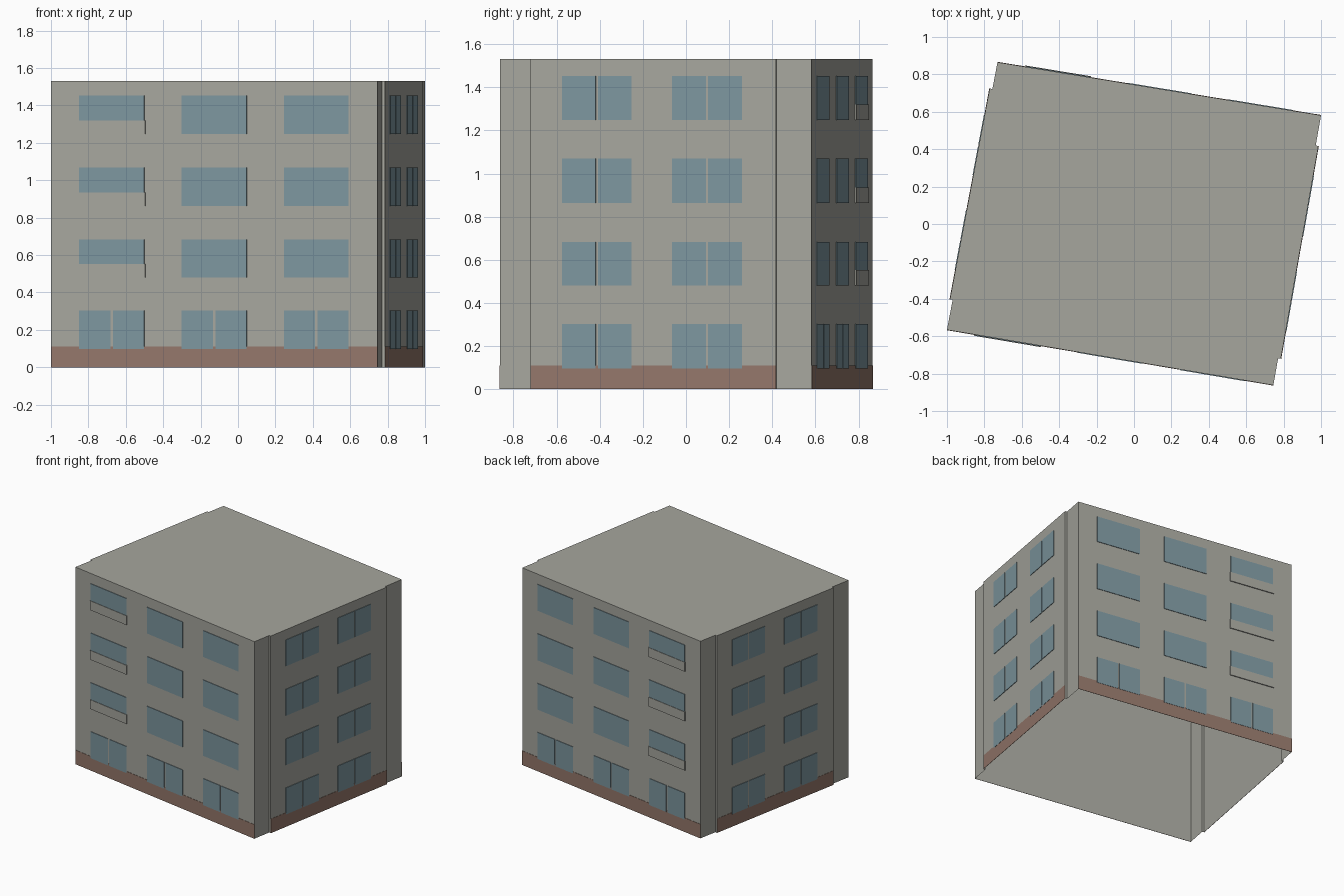
import bpy
import bmesh
from mathutils import Vector

if "Cube" in bpy.data.objects:
    bpy.data.objects.remove(bpy.data.objects["Cube"], do_unlink=True)


def material(name, color):
    mat = bpy.data.materials.new(name)
    mat.use_nodes = True
    mat.diffuse_color = (*color, 1)
    mat.node_tree.nodes["Principled BSDF"].inputs["Base Color"].default_value = (*color, 1)
    return mat


PLASTER = material("warm grey plaster", (0.38, 0.38, 0.34))
GLASS = material("blue grey glass", (0.205, 0.305, 0.345))
BRICK = material("brown plinth", (0.295, 0.185, 0.145))

HEIGHT = 1.53
PLINTH = 0.11
BAY = (0.1, 0.888)      # extent of the raised bay along each side wall
BAY_DEPTH = 0.015
UP = Vector((0, 0, 1))

# Ground plan corners, anticlockwise from the front right
A, B, C, D = (Vector((x, y, 0)) for x, y in
              ((-1, -0.566), (0.745, -0.862), (1, 0.581), (-0.73, 0.865)))
WALLS = {"front": (A, B, 0), "left": (B, C, BAY_DEPTH),
         "back": (C, D, 0), "right": (D, A, BAY_DEPTH)}


def on_wall(wall, s, z, out):
    """Point at fraction s along a wall, at height z, pushed outward."""
    start, end, base = WALLS[wall]
    normal = (end - start).cross(UP).normalized()
    return start.lerp(end, s) + UP * z + normal * (base + out)


def finish(name, bm, mat):
    mesh = bpy.data.meshes.new(name)
    bm.to_mesh(mesh)
    bm.free()
    mesh.materials.append(mat)
    bpy.context.collection.objects.link(bpy.data.objects.new(name, mesh))


def plates(name, mat, wall, rects, depth):
    """Thin plates on a wall, each with a face and four rims."""
    bm = bmesh.new()
    for s0, s1, z0, z1 in rects:
        rim = ((s0, z0), (s1, z0), (s1, z1), (s0, z1))
        inner = [bm.verts.new(on_wall(wall, s, z, 0)) for s, z in rim]
        outer = [bm.verts.new(on_wall(wall, s, z, depth)) for s, z in rim]
        bm.faces.new(outer)
        for i in range(4):
            j = (i + 1) % 4
            bm.faces.new((inner[i], inner[j], outer[j], outer[i]))
    finish(name, bm, mat)


def halves(s0, s1):
    """Split a window into two panes around a narrow mullion."""
    mid, gap = (s0 + s1) / 2, 0.0035
    return [(s0, mid - gap), (mid + gap, s1)]


# Building shell: plan with a raised bay on both side walls, open underneath
outline = []
for wall, (start, end, base) in WALLS.items():
    outline.append(start)
    if base:
        for s, steps in zip(BAY, ((-base, 0), (0, -base))):
            outline += [on_wall(wall, s, 0, d) for d in steps]
bm = bmesh.new()
low = [bm.verts.new(p) for p in outline]
high = [bm.verts.new(p + UP * HEIGHT) for p in outline]
bm.faces.new(high)
for i in range(len(low)):
    j = (i + 1) % len(low)
    bm.faces.new((low[i], low[j], high[j], high[i]))
finish("building_shell", bm, PLASTER)

# Window rows and columns
GROUND = (0.097, 0.303)
FLOORS = [(0.48, 0.683), (0.863, 1.069), (1.248, 1.452)]
LONG_COLUMNS = [(0.087, 0.286), (0.401, 0.6), (0.714, 0.912)]
SIDE_COLUMNS = [(0.202, 0.424), (0.555, 0.779)]
SILL = 0.072

for wall, (start, end, base) in WALLS.items():
    # Plinth band
    s0, s1 = BAY if base else (0, 1)
    plates(wall + "_plinth", BRICK, wall, [(s0, s1, 0, PLINTH)], 0.002)

    windows, spandrels = [], []
    if base:
        # Side walls: two-pane windows on every floor
        for column in SIDE_COLUMNS:
            for row in [GROUND] + FLOORS:
                windows += [(*pane, *row) for pane in halves(*column)]
    else:
        # Long walls: one stair column has low windows above spandrels
        short = LONG_COLUMNS[0] if wall == "front" else LONG_COLUMNS[-1]
        for column in LONG_COLUMNS:
            windows += [(*pane, *GROUND) for pane in halves(*column)]
            for z0, z1 in FLOORS:
                if column == short:
                    spandrels.append((column[0] - 0.003, column[1] + 0.003, z0, z0 + SILL))
                    z0 += SILL
                windows.append((*column, z0, z1))
        plates(wall + "_spandrels", PLASTER, wall, spandrels, 0.007)
    plates(wall + "_windows", GLASS, wall, windows, 0.004)
